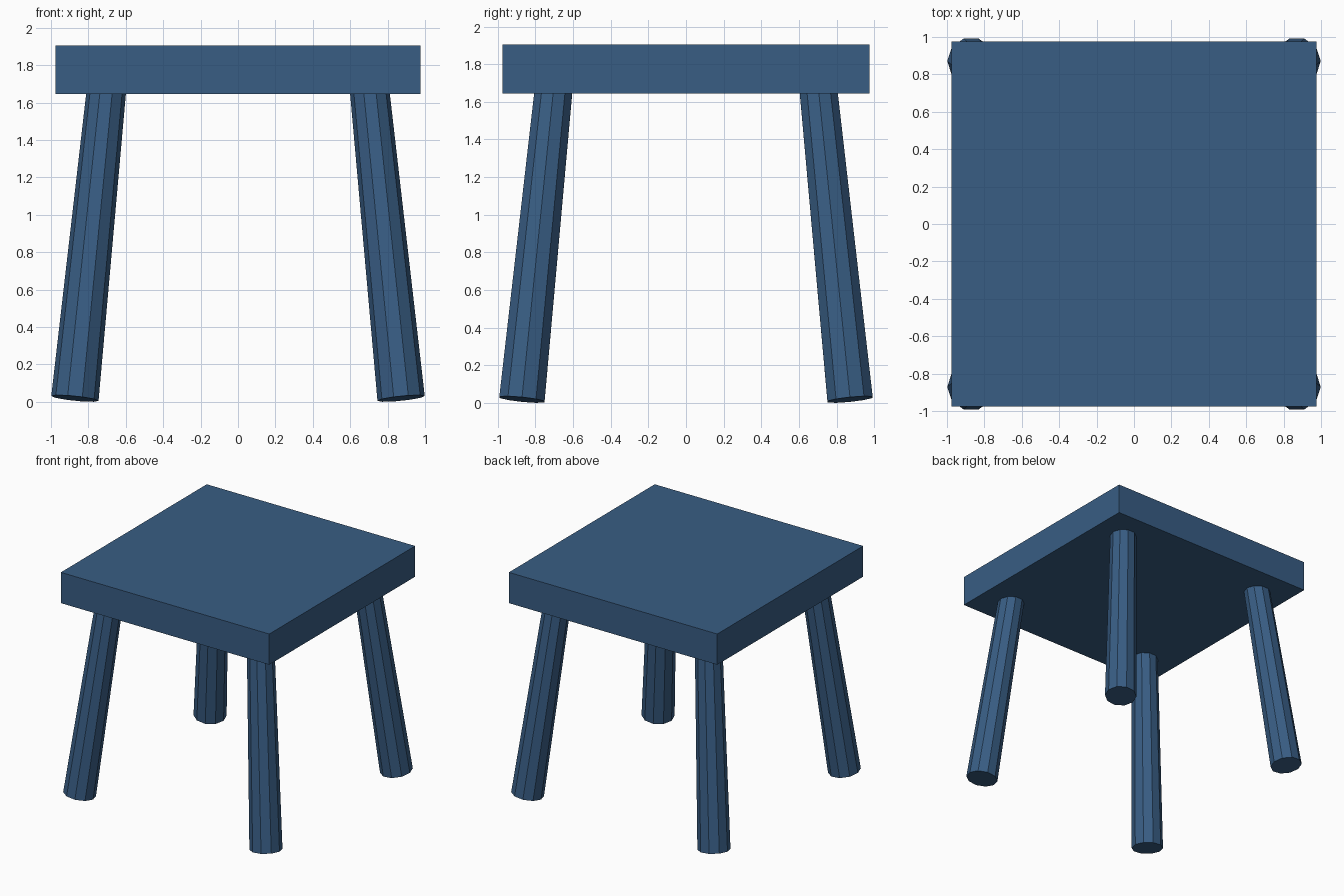
import bpy
import bmesh
from math import cos, sin, tau
from mathutils import Vector

if "Cube" in bpy.data.objects:
    bpy.data.objects.remove(bpy.data.objects["Cube"])

blue = bpy.data.materials.new("blue_paint")
blue.diffuse_color = (0.04, 0.11, 0.23, 1)
blue.use_nodes = True
blue.node_tree.nodes["Principled BSDF"].inputs["Base Color"].default_value = blue.diffuse_color


def add_object(name, bm):
    bmesh.ops.recalc_face_normals(bm, faces=bm.faces)
    mesh = bpy.data.meshes.new(name)
    bm.to_mesh(mesh)
    bm.free()
    mesh.materials.append(blue)
    obj = bpy.data.objects.new(name, mesh)
    bpy.context.collection.objects.link(obj)
    return obj


def tapered_leg(name, foot, head, r_foot, r_head, sides=10):
    """Faceted leg whose ends are square to its own axis."""
    turn = Vector((0, 0, 1)).rotation_difference(head - foot)
    bm = bmesh.new()
    rings = []
    for centre, r in ((foot, r_foot), (head, r_head)):
        rings.append([bm.verts.new(centre + turn @ Vector(
            (r * cos(tau * i / sides), r * sin(tau * i / sides), 0)))
            for i in range(sides)])
    low, high = rings
    for i in range(sides):
        j = (i + 1) % sides
        bm.faces.new((low[i], low[j], high[j], high[i]))
    bm.faces.new(low[::-1])
    bm.faces.new(high)
    return add_object(name, bm)


# Square slab seat
bm = bmesh.new()
bmesh.ops.create_cube(bm, size=1)
bmesh.ops.scale(bm, vec=(1.95, 1.95, 0.26), verts=bm.verts)
bmesh.ops.translate(bm, vec=(0, 0, 1.775), verts=bm.verts)
add_object("seat", bm)

# Four splayed legs, heads set into the seat
for sy, end in ((-1, "front"), (1, "back")):
    for sx, side in ((-1, "left"), (1, "right")):
        tapered_leg(f"{end}_{side}_leg",
                    Vector((0.872 * sx, 0.872 * sy, 0.018)),
                    Vector((0.70 * sx, 0.70 * sy, 1.70)),
                    0.127, 0.105)
